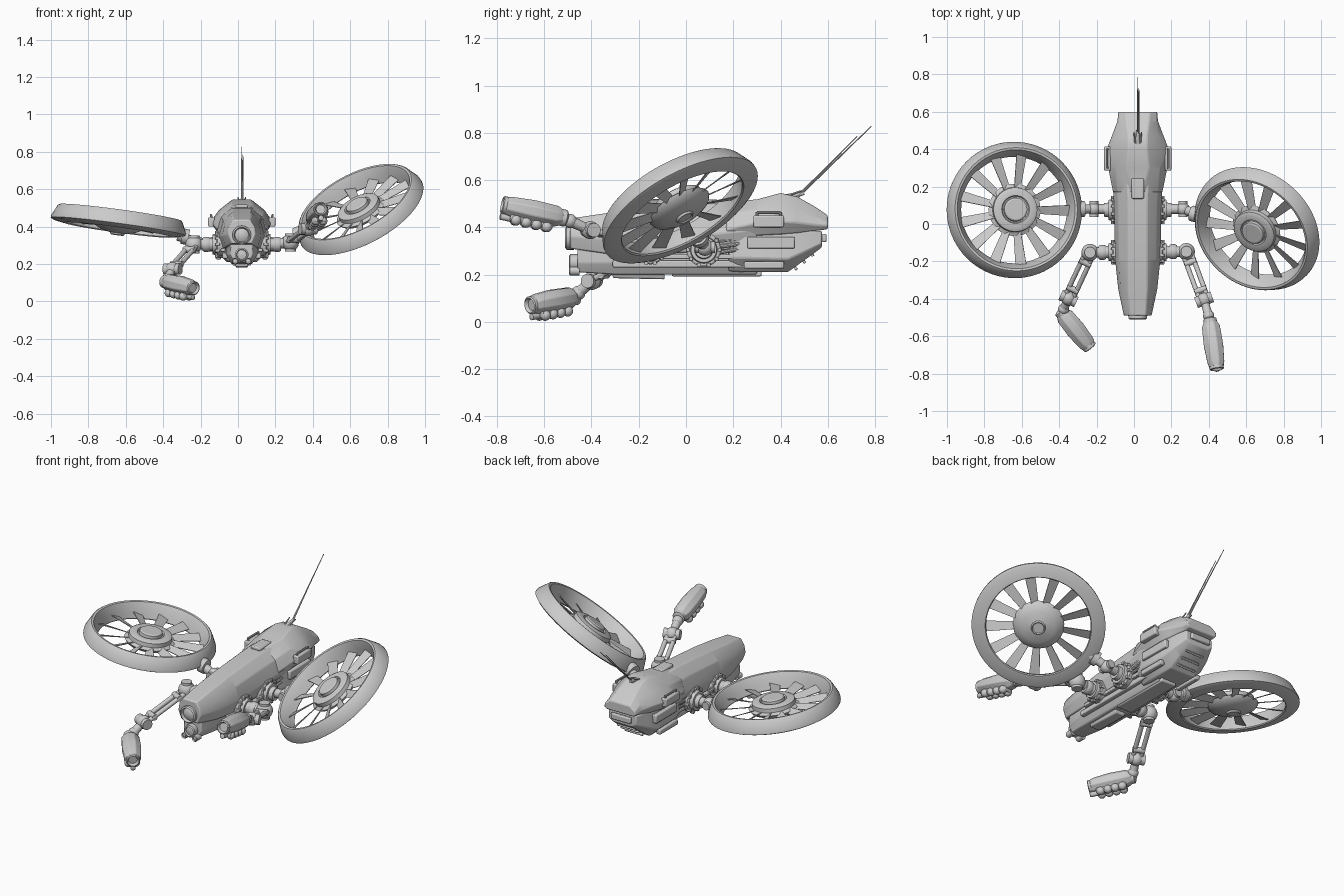
import bpy, bmesh
from math import radians, cos, sin, pi
from mathutils import Vector, Matrix

if "Cube" in bpy.data.objects:
    bpy.data.objects.remove(bpy.data.objects["Cube"])

CX = 0.02  # body centre line


def finish(name, bm, mat=None, bevel=0):
    if mat is not None:
        bm.transform(mat)
    bmesh.ops.recalc_face_normals(bm, faces=bm.faces)
    me = bpy.data.meshes.new(name)
    bm.to_mesh(me)
    bm.free()
    ob = bpy.data.objects.new(name, me)
    bpy.context.collection.objects.link(ob)
    if bevel:
        m = ob.modifiers.new("bevel", 'BEVEL')
        m.width, m.segments, m.limit_method = bevel, 2, 'ANGLE'
    return ob


def frame(origin, direction):
    q = Vector(direction).to_track_quat('Z', 'Y')
    return Matrix.Translation(origin) @ q.to_matrix().to_4x4()


def loft(name, rings, mat=None, bevel=0):
    bm = bmesh.new()
    vs = [[bm.verts.new(p) for p in r] for r in rings]
    n = len(vs[0])
    for a, b in zip(vs, vs[1:]):
        for i in range(n):
            bm.faces.new((a[i], a[(i + 1) % n], b[(i + 1) % n], b[i]))
    bm.faces.new(vs[0])
    bm.faces.new(vs[-1])
    return finish(name, bm, mat, bevel)


def hull(name, sections, bevel=0.006):
    # sections: y, then half-profile (x, z) points from bottom to top
    rings = []
    for y, *pts in sections:
        rings.append([(CX + x, y, z) for x, z in pts] + [(CX - x, y, z) for x, z in reversed(pts)])
    return loft(name, rings, None, bevel)


def lathe(name, profile, mat, seg=64, closed=False):
    bm = bmesh.new()
    vs = [[bm.verts.new((r * cos(2 * pi * i / seg), r * sin(2 * pi * i / seg), z)) for i in range(seg)]
          for r, z in profile]
    pairs = list(zip(vs, vs[1:])) + ([(vs[-1], vs[0])] if closed else [])
    for a, b in pairs:
        for i in range(seg):
            bm.faces.new((a[i], a[(i + 1) % seg], b[(i + 1) % seg], b[i]))
    if not closed:
        bm.faces.new(vs[0])
        bm.faces.new(vs[-1])
    return finish(name, bm, mat)


def rod(name, a, b, r, r2=None, seg=20):
    a, b = Vector(a), Vector(b)
    return lathe(name, [(r, 0), (r if r2 is None else r2, (b - a).length)], frame(a, b - a), seg)


def ball(name, c, r, mat=None):
    bm = bmesh.new()
    bmesh.ops.create_uvsphere(bm, u_segments=20, v_segments=12, radius=r)
    bm.transform(Matrix.Translation(c))
    return finish(name, bm, mat)


def box(name, c, size, bevel=0.006, mat=None, rot=None):
    bm = bmesh.new()
    bmesh.ops.create_cube(bm, size=1)
    bm.transform(Matrix.Translation(c) @ (rot or Matrix()) @ Matrix.Diagonal((*size, 1)))
    return finish(name, bm, mat, bevel)


# ---- body shells
hull("top_shell", [
    (-.49, (.055, .31), (.075, .36), (.068, .40), (.045, .437)),
    (-.35, (.085, .29), (.105, .35), (.092, .41), (.05, .458)),
    (-.19, (.10, .28), (.122, .35), (.10, .43), (.05, .478)),
    (.10, (.10, .30), (.128, .37), (.105, .45), (.05, .50)),
    (.30, (.11, .31), (.14, .39), (.115, .46), (.055, .505))])
hull("rear_cover", [
    (.17, (.115, .36), (.133, .39), (.11, .46), (.03, .507)),
    (.30, (.13, .365), (.16, .42), (.12, .475), (.06, .518)),
    (.40, (.13, .37), (.168, .425), (.12, .49), (.05, .545)),
    (.47, (.115, .375), (.14, .42), (.11, .48), (.05, .53)),
    (.55, (.09, .385), (.11, .41), (.10, .445), (.06, .485)),
    (.60, (.09, .392), (.105, .405), (.10, .425), (.065, .45))])
hull("engine_housing", [
    (.18, (.07, .215), (.11, .27), (.105, .38)),
    (.25, (.08, .21), (.135, .27), (.125, .38)),
    (.43, (.08, .21), (.135, .265), (.12, .38)),
    (.50, (.075, .26), (.12, .295), (.105, .385)),
    (.575, (.06, .315), (.09, .33), (.09, .385))])
hull("chassis", [
    (-.46, (.04, .21), (.06, .25), (.055, .33)),
    (-.30, (.055, .20), (.085, .25), (.085, .33)),
    (.30, (.055, .20), (.085, .25), (.085, .36))])
hull("keel", [(-.31, (.03, .185), (.045, .22)), (-.09, (.03, .18), (.045, .22))])
box("rear_keel", (CX, .13, .21), (.10, .38, .035))
box("top_hatch", (CX, .19, .508), (.065, .11, .02))
box("tail_vent", (CX, .585, .355), (.13, .02, .035))
slant = Matrix.Rotation(radians(38), 4, 'X')
for i in range(3):
    box("exhaust_slat", (CX, .46 + .035 * i, .232 + .029 * i), (.12, .012, .03), .002, rot=slant)

# ---- nose sensors
front = (0, -1, 0)
lathe("main_lens", [(.05, 0), (.05, .03), (.042, .036), (.036, .02), (.02, .028), (.005, .03)],
      frame((CX, -.475, .355), front), 32)
for dx, z, r in ((0, .25, .036), (-.035, .215, .018), (.035, .215, .018)):
    lathe("lower_lens", [(r, 0), (r, .04), (r * .8, .045), (r * .7, .035), (r * .1, .04)],
          frame((CX + dx, -.45, z), front), 24)

# ---- side details on both flanks
for s in (-1, 1):
    box("side_skirt", (CX + s * .088, 0, .245), (.03, .62, .03))
    box("side_rail", (CX + s * .10, -.02, .275), (.025, .5, .02), .004)
    box("engine_panel", (CX + s * .13, .36, .335), (.03, .2, .05))
    box("engine_intake", (CX + s * .125, .33, .24), (.03, .17, .03))
    box("shoulder_pod", (CX + s * .162, .35, .425), (.035, .13, .05))
    rod("pod_handle", (CX + s * .165, .30, .462), (CX + s * .165, .40, .462), .006, seg=8)
    for y in (.30, .40):
        rod("handle_post", (CX + s * .16, y, .44), (CX + s * .165, y, .464), .006, seg=8)
    for k in range(3):
        rod("side_hose", (CX + s * .11, .12, .29 + .025 * k), (CX + s * .115, .27, .315 + .02 * k), .009, seg=10)
    for y, r in ((-.15, .062), (.075, .072)):
        hub = frame((CX + s * .07, y, .305), (s, 0, 0))
        lathe("joint_housing", [(r, 0), (r, .06), (r * .9, .065), (r * .8, .065), (r * .75, .085),
                                (r * .55, .085), (r * .5, .11), (r * .3, .11)], hub, 32)
        for k in range(10):
            a = 2 * pi * k / 10
            box("housing_tooth", (r * .93 * cos(a), r * .93 * sin(a), .06), (.016, .016, .025), .002, hub)

# ---- antennas
rod("antenna_base", (CX, .40, .52), (CX, .50, .545), .016, .008)
for s in (-1, 1):
    rod("antenna_prong", (CX + s * .012, .42, .53), (CX + s * .02, .49, .555), .006, .003, 8)
rod("antenna_long", (CX, .47, .525), (CX, .785, .828), .005, .002, 8)
rod("antenna_short", (CX + .006, .47, .53), (CX + .006, .725, .785), .004, .002, 8)


# ---- ducted rotors
def rotor(side, centre, axis, joint):
    m = frame(centre, axis)
    lathe(side + "_duct", [(.365, 0), (.364, .012), (.337, .07), (.33, .076), (.318, .074), (.308, .055),
                           (.295, .02), (.285, -.012), (.29, -.018), (.35, -.008)], m, 72, True)
    lathe(side + "_hub", [(.03, -.04), (.035, -.045), (.04, -.035), (.09, -.024), (.13, -.004), (.14, .012),
                          (.12, .022), (.118, .045), (.105, .052), (.075, .052), (.07, .044), (.064, .044),
                          (.062, .062), (.054, .067)], m, 48)
    for k in range(13):
        rings = []
        for r, w, pitch in ((.11, .02, 28), (.20, .025, 24), (.298, .03, 20)):
            c, t = cos(radians(pitch)), sin(radians(pitch))
            rings.append([(r, u * w * c - v * t, u * w * t + v * c + .012)
                          for u, v in ((-1, -.002), (1, -.002), (1, .002), (-1, .002))])
        loft(side + "_blade", rings, m @ Matrix.Rotation(2 * pi * k / 13, 4, 'Z'))
    # mounting arm from body to rim
    j, c = Vector(joint), Vector(centre)
    d = (j - c).normalized()
    rim = c + d * .325 + Vector(axis) * .02
    s = 1 if j.x > 0 else -1
    rod(side + "_rotor_axle", (CX + s * .12, j.y, .307), j, .026)
    ball(side + "_rotor_joint", j, .036)
    rod(side + "_rotor_joint_pin", j - Vector((0, .042, 0)), j + Vector((0, .042, 0)), .024)
    rod(side + "_rotor_arm", j, rim, .022, .03)
    rod(side + "_rotor_clamp", rim + d * .02, rim + d * .055, .042)


rotor("left", (-.64, .075, .40), (.135, .05, .99), (-.215, .08, .312))
rotor("right", (.66, -.022, .472), (-.42, -.45, .788), (.262, .08, .315))


# ---- front arms with gun pods
def arm(side, shoulder, elbow, back, tip):
    sh, el, bk, tp = map(Vector, (shoulder, elbow, back, tip))
    s = 1 if sh.x > 0 else -1
    rod(side + "_shoulder_axle", (CX + s * .12, sh.y, .305), sh, .028)
    lathe(side + "_shoulder_collar", [(.036, 0), (.04, .01), (.04, .03), (.034, .04)],
          frame((CX + s * .17, sh.y, .305), (s, 0, 0)), 24)
    ball(side + "_shoulder", sh, .046)
    up = Vector((0, 0, 1))
    rod(side + "_shoulder_pin", sh - up * .048, sh + up * .048, .03)
    d = (el - sh).normalized()
    w = d.cross(up).normalized() * .022
    for k in (-1, 1):
        rod(side + "_forearm_rod", sh + w * k, el + w * k, .013)
    for f in (.22, .8):
        p = sh.lerp(el, f)
        rod(side + "_forearm_brace", p - w * 1.5, p + w * 1.5, .017)
    ball(side + "_elbow", el, .038)
    rod(side + "_elbow_pin", el - w * 2.1, el + w * 2.1, .03)
    rod(side + "_wrist", el, bk, .02, .026)
    ball(side + "_wrist_joint", el.lerp(bk, .75), .03)
    m, n = frame(bk, tp - bk), (tp - bk).length
    lathe(side + "_wrist_collar", [(.022, -.02), (.036, -.012), (.036, .02)], m, 24)
    rings = []
    for f, r in ((0, .036), (.12, .052), (.5, .056), (.85, .049), (.95, .042)):
        rings.append([(r * cos(pi / 8 + i * pi / 4), r * .92 * sin(pi / 8 + i * pi / 4), f * n) for i in range(8)])
    loft(side + "_gun_casing", rings, m, .004)
    lathe(side + "_muzzle", [(.038, .9 * n), (.038, n), (.032, n + .004), (.024, n - .01), (.005, n - .01)], m, 24)
    box(side + "_gun_underframe", (0, -.045, .5 * n), (.06, .03, .7 * n), .006, m)
    for k in range(4):
        for x in (-.02, .02):
            ball(side + "_gun_cell", (x, -.052, (.24 + .17 * k) * n), .023, m)
    rod_m = m @ Matrix.Translation((0, -.05, .7 * n))
    lathe(side + "_lower_barrel", [(.014, 0), (.014, .3 * n), (.009, .31 * n)], rod_m, 16)


arm("left", (-.235, -.152, .305), (-.35, -.398, .173), (-.385, -.475, .105), (-.235, -.66, .07))
arm("right", (.28, -.148, .315), (.375, -.405, .388), (.407, -.52, .44), (.443, -.775, .495))

# ---- shading
bpy.ops.object.select_all(action='SELECT')
bpy.context.view_layer.objects.active = bpy.context.selected_objects[0]
bpy.ops.object.shade_smooth_by_angle(angle=radians(32))
